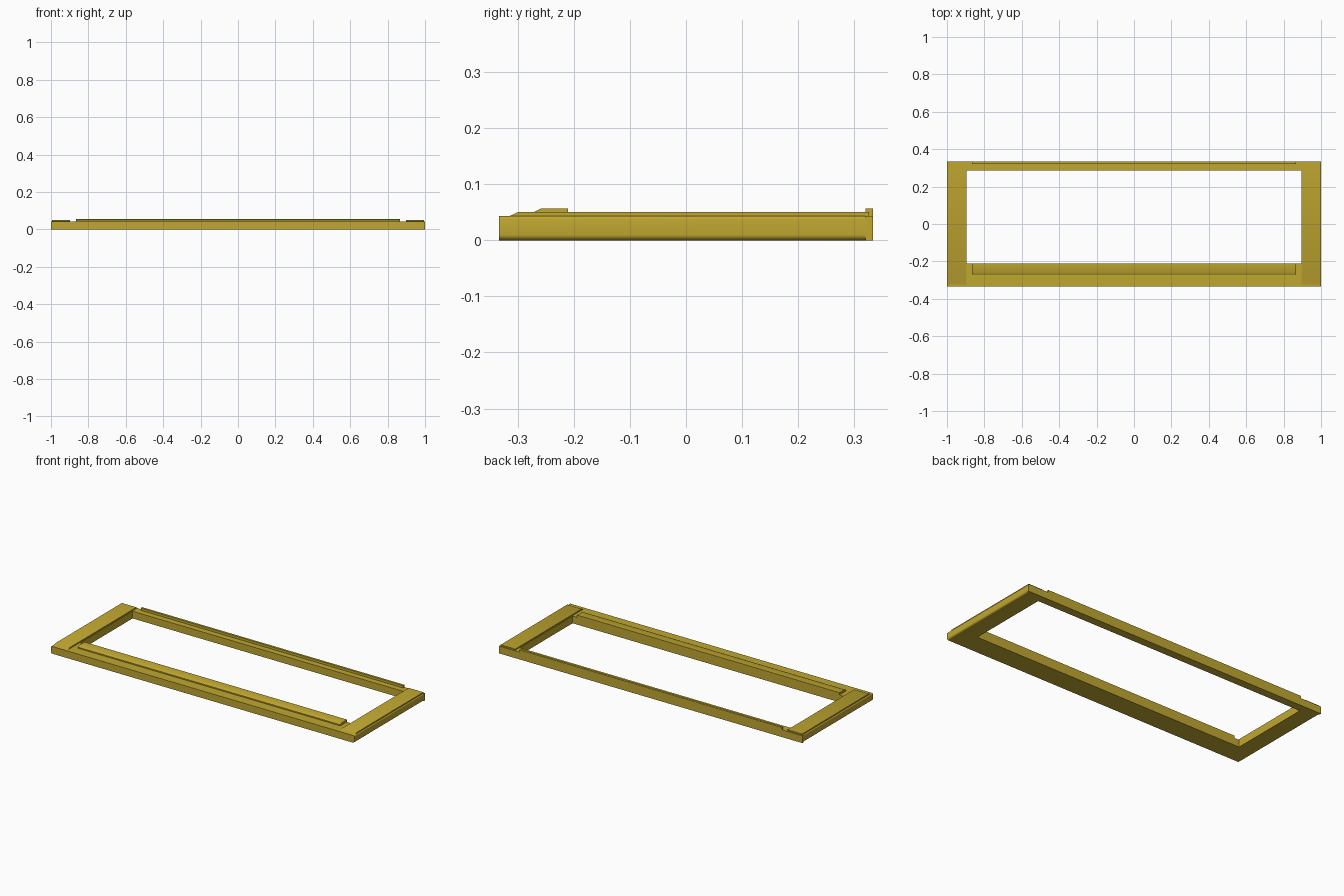
import bpy, bmesh, math

if "Cube" in bpy.data.objects:
    bpy.data.objects.remove(bpy.data.objects["Cube"])

mat = bpy.data.materials.new("mustard_yellow")
mat.diffuse_color = (0.53, 0.39, 0.03, 1)
mat.use_nodes = True
mat.node_tree.nodes["Principled BSDF"].inputs["Base Color"].default_value = mat.diffuse_color


def prism(name, profile, axis, a, b):
    """Extrude a (side, height) profile along 'x' or 'y' from a to b."""
    bm = bmesh.new()
    place = (lambda u, z, t: (t, u, z)) if axis == 'x' else (lambda u, z, t: (u, t, z))
    face = bm.faces.new([bm.verts.new(place(u, z, a)) for u, z in profile])
    ext = bmesh.ops.extrude_face_region(bm, geom=[face])
    moved = [g for g in ext["geom"] if isinstance(g, bmesh.types.BMVert)]
    bmesh.ops.translate(bm, verts=moved, vec=place(0, 0, b - a))
    bmesh.ops.recalc_face_normals(bm, faces=bm.faces)
    me = bpy.data.meshes.new(name)
    bm.to_mesh(me)
    bm.free()
    me.materials.append(mat)
    ob = bpy.data.objects.new(name, me)
    bpy.context.collection.objects.link(ob)
    return ob


def rect(u0, u1, z0, z1):
    return [(u0, z0), (u1, z0), (u1, z1), (u0, z1)]


def arc(cu, cz, r, start, end, n=5):
    angles = [math.radians(start + (end - start) * i / n) for i in range(n + 1)]
    return [(cu + r * math.cos(t), cz + r * math.sin(t)) for t in angles]


H = 0.043      # frame height
D = 0.333      # half depth
TOP = 0.057    # height of the strip and lip
IN = 0.895     # half width of the opening

# Square-edged back board, the body everything is fused to
frame = prism("frame", rect(0.285, D, 0, H), 'x', -IN - 0.02, IN + 0.02)
parts = [prism("back_cap", rect(0.32, D, 0, H), 'x', -1, 1)]

# Front rail with its raised, chamfered strip
parts.append(prism("front_rail", rect(-D, -0.21, 0, H), 'x', -IN - 0.02, IN + 0.02))
parts.append(prism("front_strip", [(-0.272, 0.02), (-0.21, 0.02), (-0.21, TOP),
                                   (-0.258, TOP), (-0.272, 0.05)], 'x', -0.865, 0.865))

# Thin upright lip along the back edge
parts.append(prism("back_lip", rect(0.32, D, 0.02, TOP), 'x', -0.865, 0.865))

# End members with rounded outer edges, and the pads on top of them
for s in (-1, 1):
    edge = arc(0.99, 0.01, 0.01, -90, 0) + arc(0.995, H - 0.005, 0.005, 0, 90, 3)
    profile = [(IN, H), (IN, 0)] + edge
    parts.append(prism("end_member", [(s * u, z) for u, z in profile], 'y', -D, 0.325))
    x0, x1 = sorted((s * 0.898, s * 0.994))
    parts.append(prism("end_pad", [(-0.315, 0.02), (0.326, 0.02), (0.326, 0.05),
                                   (-0.30, 0.05), (-0.315, H)], 'x', x0, x1))

# Fuse all parts into one clean body
for p in parts:
    m = frame.modifiers.new(p.name, 'BOOLEAN')
    m.operation = 'UNION'
    m.solver = 'EXACT'
    m.object = p
bpy.context.view_layer.update()
fused = bpy.data.meshes.new_from_object(frame.evaluated_get(bpy.context.evaluated_depsgraph_get()))
frame.modifiers.clear()
frame.data = fused
for p in parts:
    bpy.data.objects.remove(p)

# Smooth the rounded edges only
bpy.context.view_layer.objects.active = frame
frame.select_set(True)
bpy.ops.object.shade_smooth_by_angle(angle=math.radians(31))
